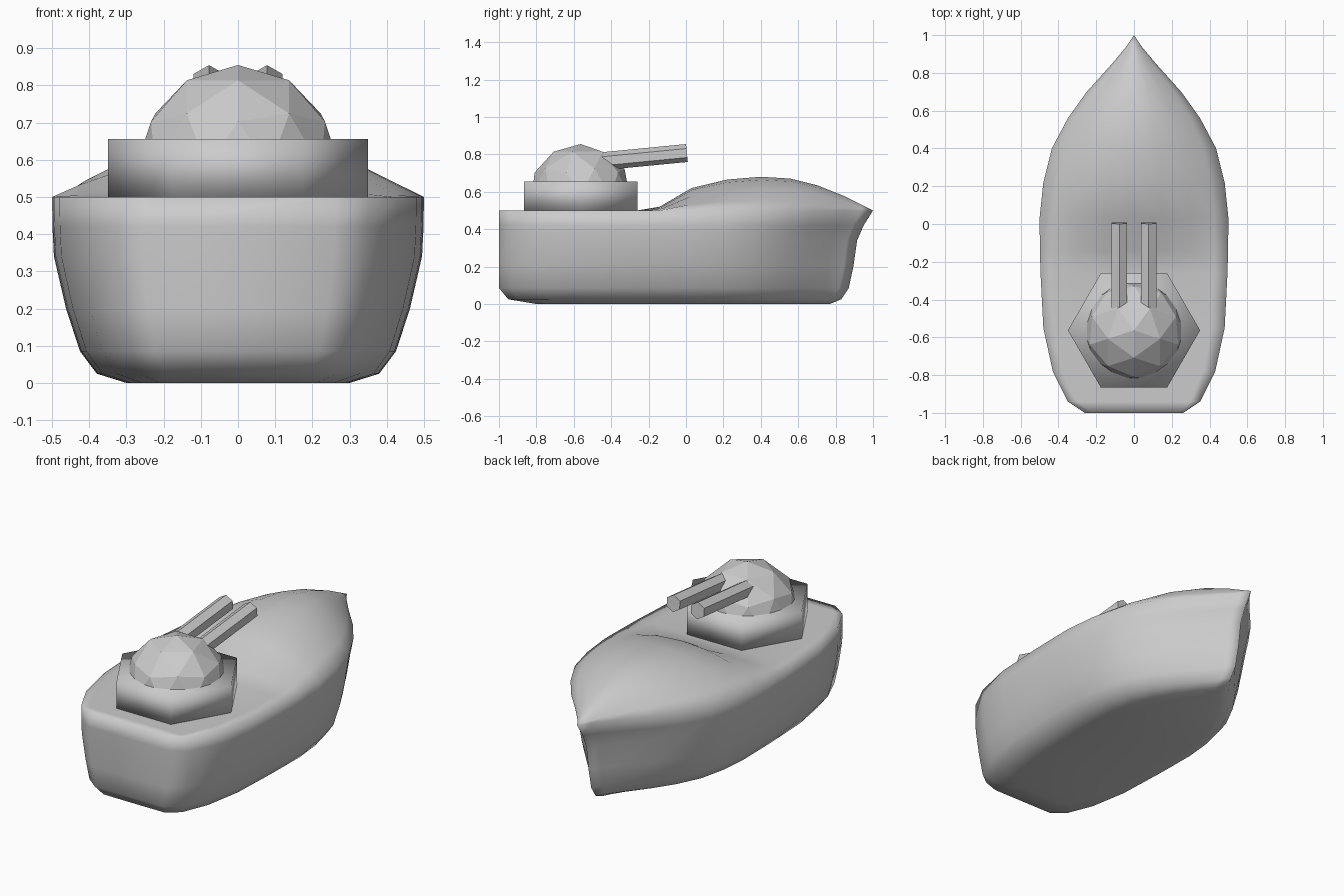
import bpy, bmesh, math
from mathutils import Vector, Matrix

if "Cube" in bpy.data.objects:
    bpy.data.objects.remove(bpy.data.objects["Cube"])

grey = bpy.data.materials.new("hull grey")
grey.use_nodes = True
colour = (0.6, 0.6, 0.6, 1)
grey.diffuse_color = colour
grey.node_tree.nodes["Principled BSDF"].inputs["Base Color"].default_value = colour


def finish(bm, name, smooth):
    bmesh.ops.recalc_face_normals(bm, faces=bm.faces)
    for f in bm.faces:
        f.smooth = smooth
    mesh = bpy.data.meshes.new(name)
    bm.to_mesh(mesh)
    bm.free()
    mesh.materials.append(grey)
    ob = bpy.data.objects.new(name, mesh)
    bpy.context.collection.objects.link(ob)
    return ob


# Deck stations: (y, half width, centreline deck height)
stations = [(-1, .26, .5), (-.94, .35, .5), (-.78, .43, .5), (-.55, .48, .5),
            (-.26, .495, .5), (-.14, .498, .52), (.03, .5, .62), (.22, .48, .665),
            (.4, .435, .68), (.56, .35, .67), (.7, .25, .635), (.85, .115, .575),
            (.94, .04, .53), (1, 0, .5)]
# Waterlines from keel to deck: (z, width factor, stern reach, bow reach)
levels = [(0, .6, .8, .77), (.025, .76, .95, .83), (.085, .85, 1, .87),
          (.2, .925, 1, .895), (.34, .99, 1, .915), (.42, .998, 1, .95), (.5, 1, 1, 1)]
deck = [.85, .6, .3, 0, -.3, -.6, -.85]


def section(y, w, top):
    side = [(w * k, y * (bow if y > 0 else stern), z) for z, k, stern, bow in levels]
    roof = [(w * f, y, .5 + (top - .5) * (1 - f * f)) for f in deck]
    return side + roof + [(-x, yy, z) for x, yy, z in reversed(side)]


# Hull lofted through the stations, with a flat transom
bm = bmesh.new()
rings = [[bm.verts.new(p) for p in section(*s)] for s in stations]
n = len(rings[0])
for a, b in zip(rings, rings[1:]):
    for i in range(n):
        j = (i + 1) % n
        bm.faces.new((a[i], a[j], b[j], b[i]))
stern = rings[0]
last = len(levels) - 1
for i in range(last - 1):
    bm.faces.new((stern[i], stern[i + 1], stern[n - 2 - i], stern[n - 1 - i]))
bm.faces.new(stern[last - 1:n - last + 1])
bmesh.ops.remove_doubles(bm, verts=bm.verts, dist=.0005)
finish(bm, "hull", True)

# Hexagonal turret ring
bm = bmesh.new()
bmesh.ops.create_cone(bm, cap_ends=True, segments=6, radius1=.35, radius2=.35, depth=.156,
                      matrix=Matrix.Translation((0, -.563, .578)) @ Matrix.Rotation(math.pi / 2, 4, "Z"))
finish(bm, "turret_base", True)

# Faceted dome
bm = bmesh.new()
bmesh.ops.create_icosphere(bm, subdivisions=2, radius=.275,
                           matrix=Matrix.Translation((0, -.563, .58)) @ Matrix.Rotation(-math.pi / 2, 4, "Z"))
finish(bm, "turret_dome", False)

# Twin hexagonal barrels, raised slightly
for name, x in (("left_barrel", .078), ("right_barrel", -.078)):
    root, tip = Vector((x, -.5, .758)), Vector((x, .005, .807))
    axis = tip - root
    spin = axis.to_track_quat("Z", "Y").to_matrix().to_4x4()
    bm = bmesh.new()
    bmesh.ops.create_cone(bm, cap_ends=True, segments=6, radius1=.048, radius2=.048,
                          depth=axis.length, matrix=Matrix.Translation((root + tip) / 2) @ spin)
    finish(bm, name, False)
